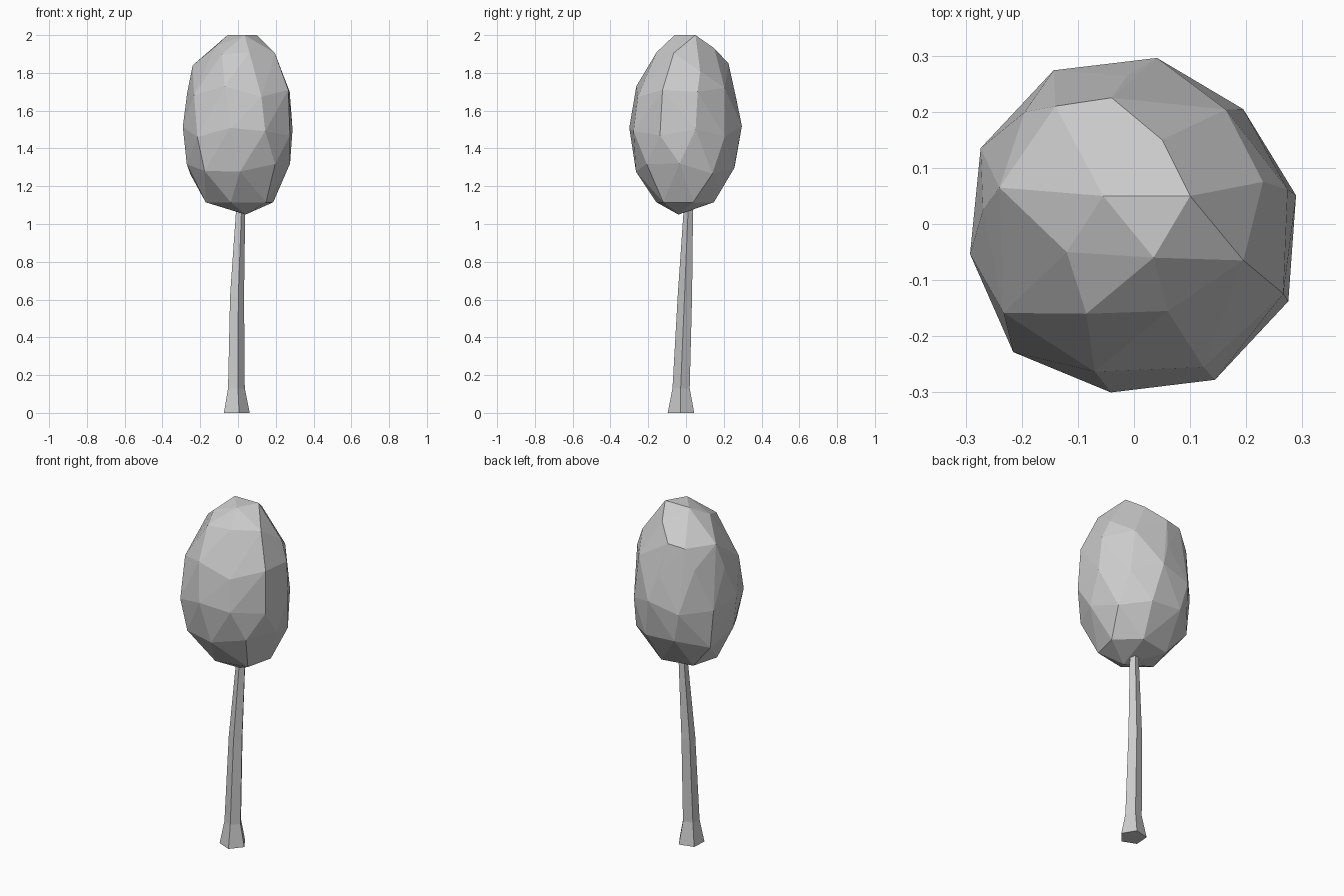
import bpy, bmesh
from math import sin, cos, radians, pi

if "Cube" in bpy.data.objects:
    bpy.data.objects.remove(bpy.data.objects["Cube"])


def ring(bm, z, n, phase, cx, cy, rx, ry, corners=(0, 0, 0, 0)):
    """Add n vertices on an ellipse at height z; corners swell each quadrant."""
    verts = []
    for i in range(n):
        a = (radians(phase) + 2 * pi * i / n) % (2 * pi)
        f = 1 + corners[int(a // (pi / 2)) % 4] * sin(2 * a) ** 2
        verts.append(bm.verts.new((cx + f * rx * cos(a), cy + f * ry * sin(a), z)))
    return verts


def finish(bm, name):
    bmesh.ops.recalc_face_normals(bm, faces=bm.faces[:])
    mesh = bpy.data.meshes.new(name)
    bm.to_mesh(mesh)
    bm.free()
    obj = bpy.data.objects.new(name, mesh)
    bpy.context.collection.objects.link(obj)


# Trunk: five-sided, flared foot, slightly bent
bm = bmesh.new()
sections = [(0, -0.012, -0.025, 0.074), (0.13, -0.012, -0.025, 0.048),
            (0.62, -0.008, -0.005, 0.040), (1.05, 0.011, 0.012, 0.027),
            (1.15, 0.014, 0.014, 0.024)]
loops = [ring(bm, z, 5, -76, x, y, r, r) for z, x, y, r in sections]
for low, high in zip(loops, loops[1:]):
    for i in range(5):
        j = (i + 1) % 5
        bm.faces.new((low[i], low[j], high[j], high[i]))
bm.faces.new(loops[0])
bm.faces.new(loops[-1])
finish(bm, "trunk")

# Crown body: uneven rings (z, count, phase, low/high x, low/high y)
bm = bmesh.new()
rings = [(1.70, 9, 14, -0.27, 0.285, -0.27, 0.265),
         (1.49, 10, 10, -0.295, 0.295, -0.302, 0.30),
         (1.29, 9, -8, -0.275, 0.277, -0.265, 0.272),
         (1.115, 6, 15, -0.175, 0.195, -0.16, 0.155),
         (1.05, 1, 0, 0.04, 0.04, -0.04, -0.04)]
for z, n, phase, x0, x1, y0, y1 in rings:
    ring(bm, z, n, phase, (x0 + x1) / 2, (y0 + y1) / 2,
         (x1 - x0) / 2, (y1 - y0) / 2, (-0.05, 0.05, 0.05, 0.06))
# Stagger heights in the middle rings for an irregular, hand-cut look
for i, v in enumerate(bm.verts):
    if 1.2 < v.co.z < 1.8:
        v.co.z += 0.03 * sin(i * 2.4)
# Crown cap: lopsided top facets
cap = [(-0.055, 0.05, 2.0), (0.1, 0.05, 2.0), (0.035, -0.06, 2.0),
       (-0.12, -0.05, 1.94), (0.05, 0.15, 1.93), (0.195, -0.065, 1.905),
       (0.06, -0.155, 1.91), (-0.085, -0.16, 1.90), (-0.24, 0.065, 1.84),
       (-0.14, 0.21, 1.84), (-0.04, 0.225, 1.85), (0.23, 0.075, 1.81)]
for co in cap:
    bm.verts.new(co)
bmesh.ops.convex_hull(bm, input=bm.verts[:])
loose = [v for v in bm.verts if not v.link_faces]
bmesh.ops.delete(bm, geom=loose, context='VERTS')
finish(bm, "crown")
